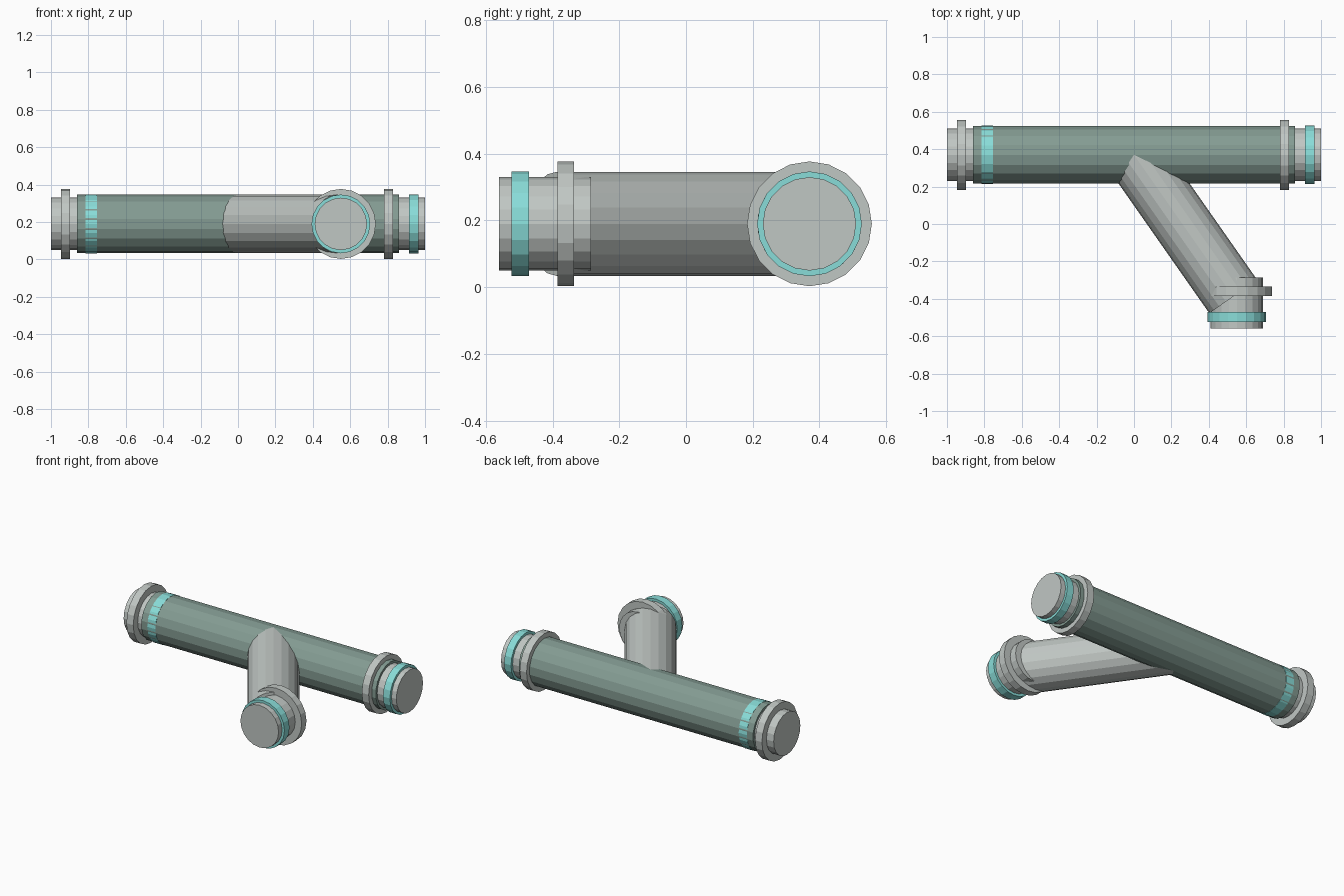
import bpy
from math import radians, sin, cos
from mathutils import Vector

cube = bpy.data.objects.get("Cube")
if cube:
    bpy.data.objects.remove(cube)


def material(name, rgb):
    mat = bpy.data.materials.new(name)
    mat.use_nodes = True
    mat.diffuse_color = (*rgb, 1)
    mat.node_tree.nodes["Principled BSDF"].inputs["Base Color"].default_value = (*rgb, 1)
    return mat


GREY = material("light grey", (0.53, 0.57, 0.55))
GREEN = material("grey green", (0.23, 0.33, 0.29))
TEAL = material("teal", (0.25, 0.72, 0.69))

AXIS_Z = 0.19
MAIN_Y = 0.37
BRANCH_X = 0.55


def tube(name, start, end, radius, mat, sides=20):
    """Flat-shaded capped cylinder between two points."""
    a, b = Vector(start), Vector(end)
    bpy.ops.mesh.primitive_cylinder_add(vertices=sides, radius=radius,
                                        depth=(b - a).length, location=(a + b) / 2)
    obj = bpy.context.object
    obj.name = name
    obj.rotation_euler = (b - a).to_track_quat("Z", "Y").to_euler()
    obj.data.materials.append(mat)
    return obj


def along_main(name, x0, x1, radius, mat, sides=20):
    return tube(name, (x0, MAIN_Y, AXIS_Z), (x1, MAIN_Y, AXIS_Z), radius, mat, sides)


def along_outlet(name, y0, y1, radius, mat):
    return tube(name, (BRANCH_X, y0, AXIS_Z), (BRANCH_X, y1, AXIS_Z), radius, mat)


# Main pipe with its flush painted band
along_main("main_pipe", -0.86, 0.86, 0.156, GREEN, 18)
along_main("main_band", -0.815, -0.755, 0.157, TEAL)

# Connectors at both ends of the main pipe
along_main("right_stub", -1.0, -0.73, 0.14, GREY)
along_main("right_collar", -0.947, -0.897, 0.187, GREY)
along_main("left_stub", 0.73, 1.0, 0.14, GREY)
along_main("left_collar", 0.78, 0.83, 0.187, GREY)
along_main("left_band", 0.915, 0.965, 0.157, TEAL)

# Slanted branch pipe
angle, length = radians(35), 0.925
tube("branch_pipe", (0, MAIN_Y, AXIS_Z),
     (length * sin(angle), MAIN_Y - length * cos(angle), AXIS_Z), 0.156, GREY)

# Branch outlet facing the front
along_outlet("outlet_stub", -0.56, -0.285, 0.14, GREY)
along_outlet("outlet_collar", -0.385, -0.335, 0.187, GREY)
along_outlet("outlet_band", -0.523, -0.47, 0.157, TEAL)
